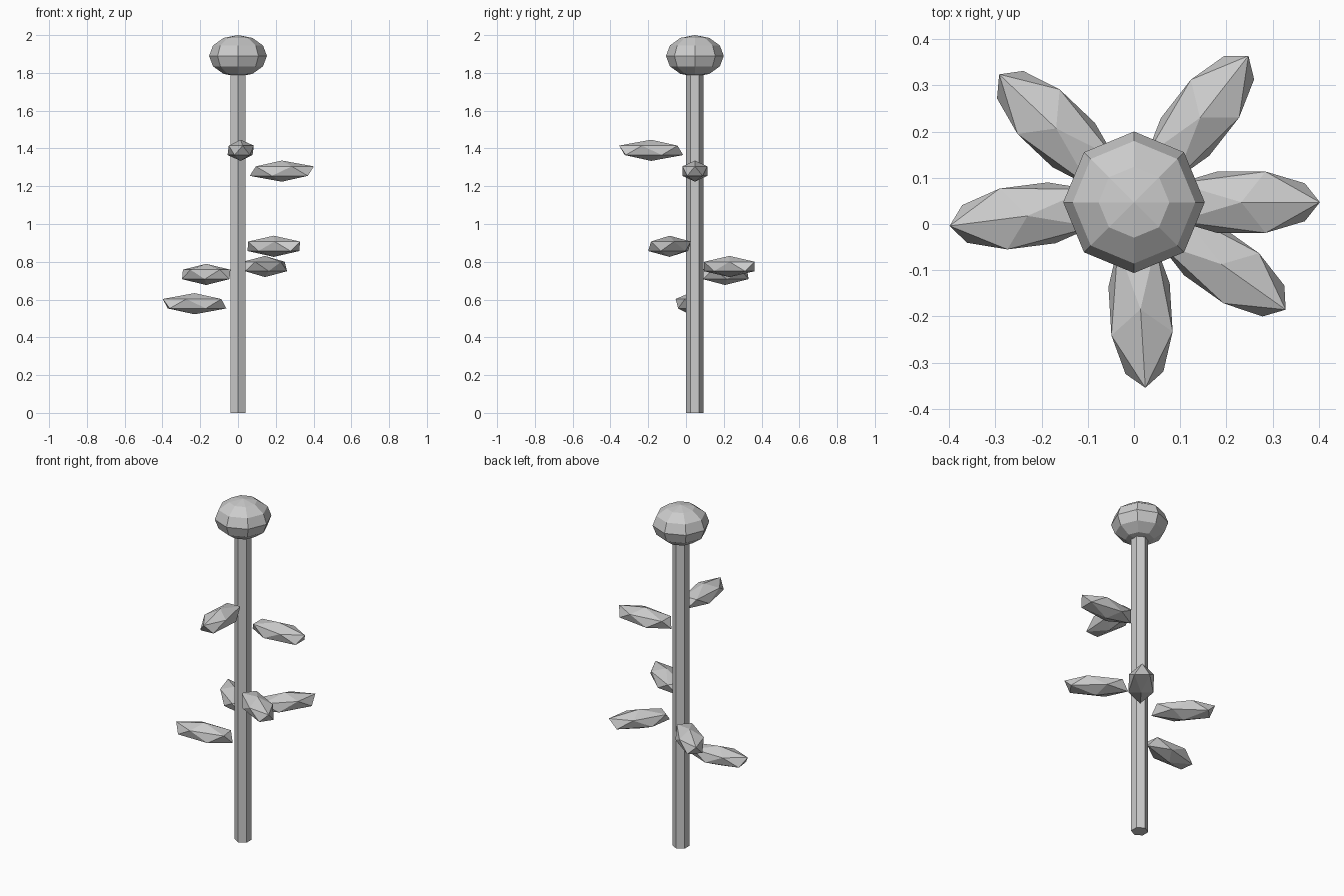
import bpy
from math import cos, sin, radians, pi

cube = bpy.data.objects.get("Cube")
if cube:
    bpy.data.objects.remove(cube, do_unlink=True)

GREY = (0.6, 0.6, 0.6, 1)
grey = bpy.data.materials.new("plain_grey")
grey.use_nodes = True
grey.diffuse_color = GREY
grey.node_tree.nodes["Principled BSDF"].inputs["Base Color"].default_value = GREY

STEM_Y = 0.047


def finish(name, scale=(1, 1, 1), turn=0):
    """Name, scale, turn and colour the primitive just added."""
    ob = bpy.context.object
    ob.name = name
    ob.scale = scale
    ob.rotation_euler.z = turn
    ob.data.materials.append(grey)
    bpy.ops.object.shade_flat()
    return ob


# Six-sided stem with a corner towards the front
bpy.ops.mesh.primitive_cylinder_add(vertices=6, radius=0.046, depth=1.84,
                                    location=(0, STEM_Y, 0.92))
finish("stem")

# Flattened faceted flower head
bpy.ops.mesh.primitive_uv_sphere_add(segments=8, ring_count=6, radius=1,
                                     location=(0, STEM_Y, 1.89))
finish("flower_head", (0.153, 0.153, 0.11))

# Leaves around the stem: compass angle in degrees, height
LEAVES = [(187.3, 0.578), (136.5, 0.733), (52, 0.775),
          (-35.3, 0.882), (0, 1.28), (-86.5, 1.39)]
for i, (angle, z) in enumerate(LEAVES, 1):
    a = radians(angle)
    bpy.ops.mesh.primitive_ico_sphere_add(
        subdivisions=1, radius=1,
        location=(0.232 * cos(a), STEM_Y + 0.232 * sin(a), z))
    finish(f"leaf_{i}", (0.19, 0.078, 0.056), a)
